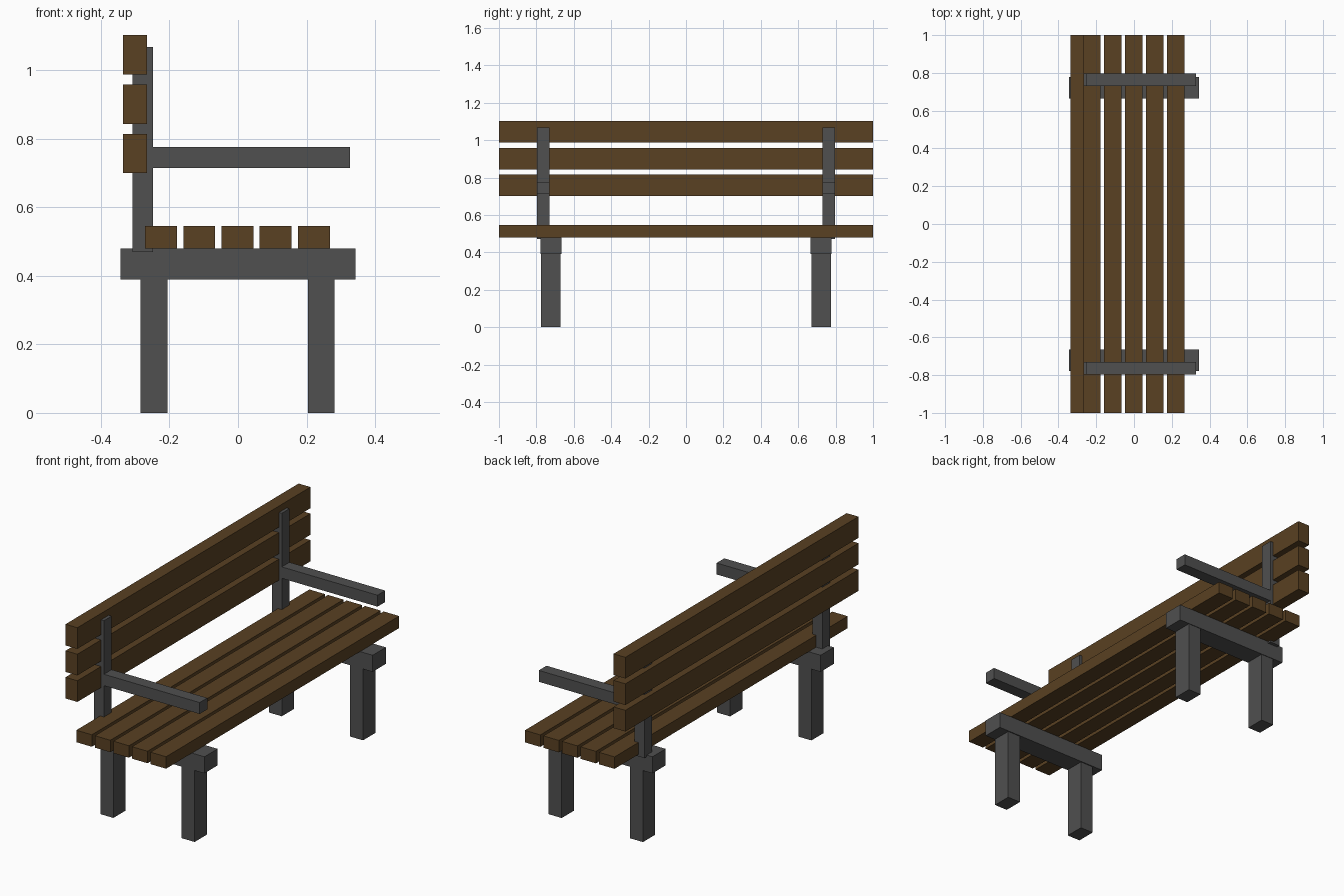
import bpy

cube = bpy.data.objects.get("Cube")
if cube:
    bpy.data.objects.remove(cube, do_unlink=True)


def material(name, rgb):
    mat = bpy.data.materials.new(name)
    mat.use_nodes = True
    colour = (*rgb, 1.0)
    mat.diffuse_color = colour
    mat.node_tree.nodes["Principled BSDF"].inputs["Base Color"].default_value = colour
    return mat


wood = material("brown_wood", (0.1, 0.052, 0.016))
metal = material("dark_grey_metal", (0.08, 0.08, 0.08))


def box(name, x, y, z, mat):
    """Box spanning the given (low, high) range on each axis."""
    spans = (x, y, z)
    bpy.ops.mesh.primitive_cube_add(size=1, location=[(a + b) / 2 for a, b in spans])
    obj = bpy.context.object
    obj.name = name
    obj.scale = [b - a for a, b in spans]
    bpy.ops.object.transform_apply(location=False, rotation=False, scale=True)
    obj.data.materials.append(mat)
    return obj


FULL = (-1, 1)

# Seat slats, back to front
for i in range(5):
    x = -0.271 + i * 0.1115
    box(f"seat_slat_{i + 1}", (x, x + 0.093), FULL, (0.48, 0.545), wood)

# Backrest slats, bottom to top
for i in range(3):
    z = 0.70 + i * 0.144
    box(f"back_slat_{i + 1}", (-0.336, -0.265), FULL, (z, z + 0.115), wood)

# Supports at both ends of the bench
for end, s in (("near", -1), ("far", 1)):
    def span(a, b):
        return tuple(sorted((s * a, s * b)))

    frame_y = span(0.67, 0.775)
    post_y = span(0.73, 0.796)
    box(f"{end}_seat_beam", (-0.343, 0.343), span(0.665, 0.778), (0.39, 0.48), metal)
    for part, x in (("back", -0.245), ("front", 0.243)):
        box(f"{end}_{part}_leg", (x - 0.039, x + 0.039), frame_y, (0, 0.39), metal)
    box(f"{end}_back_post", (-0.308, -0.248), post_y, (0.47, 1.068), metal)
    box(f"{end}_armrest", (-0.25, 0.327), post_y, (0.715, 0.777), metal)
